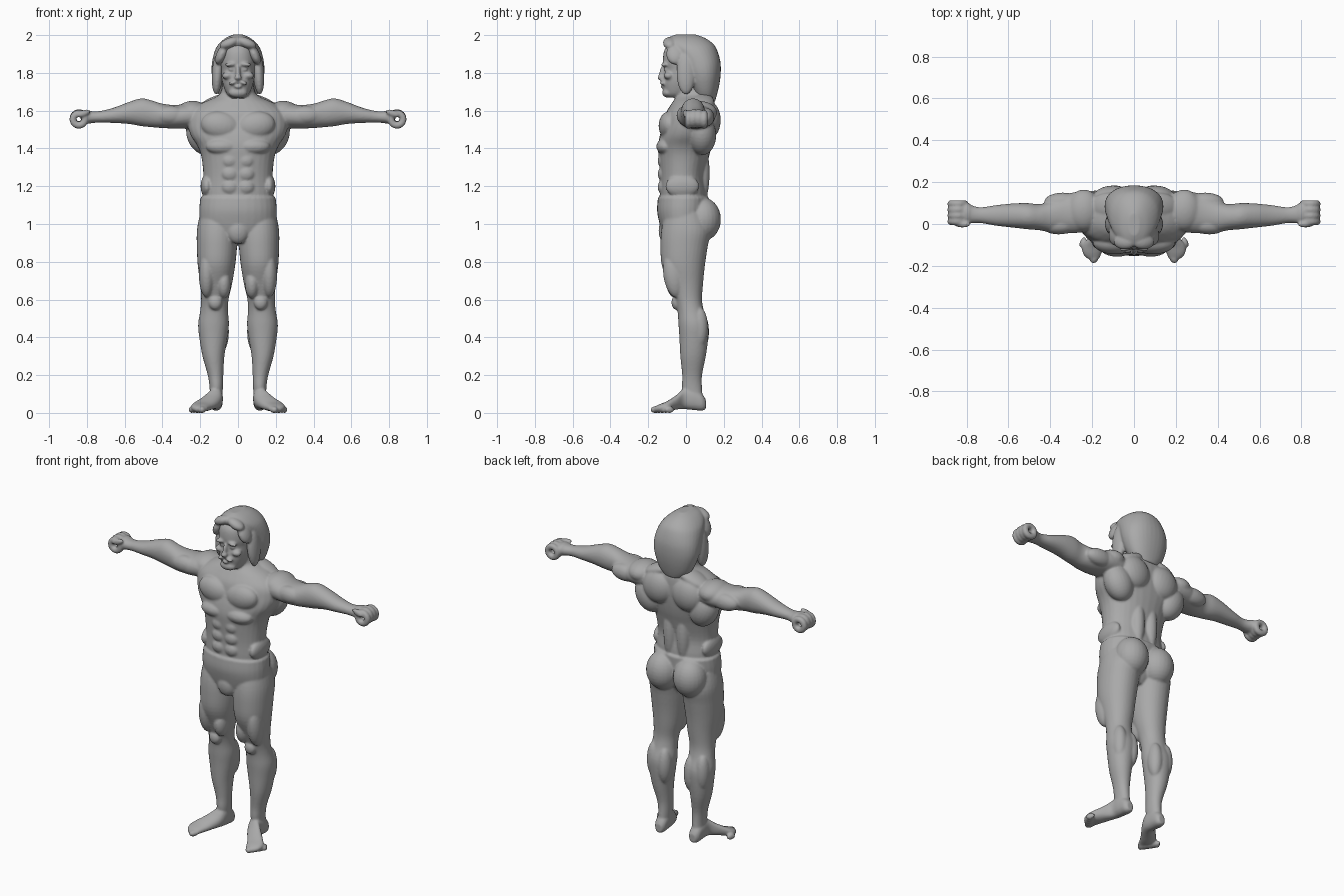
import bpy, bmesh, math
from mathutils import Vector, Matrix, Euler

skin = bpy.data.materials.new("clay_grey")
skin.diffuse_color = (0.4, 0.4, 0.4, 1)


def ball(bm, c, r, rot=(0, 0, 0)):
    """Ellipsoid muscle; mirrored to the other side when off centre."""
    for s in ((1, -1) if abs(c[0]) > 1e-6 else (1,)):
        m = (Matrix.Translation((c[0] * s, c[1], c[2]))
             @ Euler([math.radians(a) for a in (rot[0], rot[1] * s, rot[2] * s)]).to_matrix().to_4x4()
             @ Matrix.Diagonal((*r, 1)))
        bmesh.ops.create_uvsphere(bm, u_segments=24, v_segments=16, radius=1, matrix=m)


def spline(rows, steps=4):
    """Catmull-Rom interpolation of section rows."""
    out = []
    for i in range(len(rows) - 1):
        p = [rows[max(i - 1, 0)], rows[i], rows[i + 1], rows[min(i + 2, len(rows) - 1)]]
        for k in range(steps):
            t = k / steps
            out.append([0.5 * (2 * b + (c - a) * t + (2 * a - 5 * b + 4 * c - d) * t * t
                               + (3 * b - a - 3 * c + d) * t ** 3) for a, b, c, d in zip(*p)])
    return out + [list(rows[-1])]


def loft(bm, axis, rows, power=2.2, mirror=False, n=32):
    """Skin rows of (position, min a, max a, min b, max b) along an axis."""
    for s in ((1, -1) if mirror else (1,)):
        rings = []
        for t, a0, a1, b0, b1 in spline(rows):
            ring = []
            for k in range(n):
                w = 2 * math.pi * k / n
                ca, sa = math.cos(w), math.sin(w)
                a = (a0 + a1) / 2 + (a1 - a0) / 2 * math.copysign(abs(ca) ** (2 / power), ca)
                b = (b0 + b1) / 2 + (b1 - b0) / 2 * math.copysign(abs(sa) ** (2 / power), sa)
                x, y, z = {"x": (t, a, b), "y": (a, t, b), "z": (a, b, t)}[axis]
                ring.append(bm.verts.new((x * s, y, z)))
            rings.append(ring)
        faces = [bm.faces.new(rings[0]), bm.faces.new(rings[-1][::-1])]
        for r0, r1 in zip(rings, rings[1:]):
            for k in range(n):
                j = (k + 1) % n
                faces.append(bm.faces.new((r0[k], r1[k], r1[j], r0[j])))
        bmesh.ops.recalc_face_normals(bm, faces=faces)


def finger_ring(bm, c, major, minor, n=24, m=12):
    """Curled finger: a torus around the y axis, on both hands."""
    for s in (1, -1):
        g = []
        for i in range(n):
            u = 2 * math.pi * i / n
            g.append([])
            for j in range(m):
                v = 2 * math.pi * j / m
                d = major + minor * math.cos(v)
                g[i].append(bm.verts.new((s * (c[0] + d * math.cos(u)), c[1] + minor * math.sin(v),
                                          c[2] + d * math.sin(u))))
        f = [bm.faces.new((g[i][j], g[(i + 1) % n][j], g[(i + 1) % n][(j + 1) % m], g[i][(j + 1) % m]))
             for i in range(n) for j in range(m)]
        bmesh.ops.recalc_face_normals(bm, faces=f)


def finish(bm, name, voxel, smooth):
    """Fuse overlapping masses into one smooth skin."""
    me = bpy.data.meshes.new(name)
    bm.to_mesh(me)
    bm.free()
    me.materials.append(skin)
    ob = bpy.data.objects.new(name, me)
    bpy.context.collection.objects.link(ob)
    r = ob.modifiers.new("fuse", "REMESH")
    r.mode, r.voxel_size, r.use_smooth_shade = "VOXEL", voxel, True
    s = ob.modifiers.new("soften", "SMOOTH")
    s.factor, s.iterations = 0.5, smooth
    return ob


body = bmesh.new()

# torso and neck
loft(body, "z", [(z, -w, w, y0, y1) for z, w, y0, y1 in (
    (1.05, .18, -.13, .10), (1.15, .188, -.138, .11), (1.25, .183, -.138, .10), (1.35, .193, -.145, .12),
    (1.41, .213, -.148, .135), (1.47, .25, -.138, .145), (1.53, .265, -.12, .15), (1.59, .25, -.105, .15),
    (1.64, .19, -.075, .145), (1.68, .105, -.05, .13), (1.72, .085, -.05, .12), (1.80, .075, -.05, .10))])
# pelvis with a raised waist edge
loft(body, "z", [(z, -w, w, y0, y1) for z, w, y0, y1 in (
    (.90, .05, -.11, .06), (.94, .13, -.125, .09), (1.0, .195, -.14, .11),
    (1.07, .205, -.153, .12), (1.135, .2, -.149, .122), (1.142, .199, -.148, .122))])
ball(body, (0, -.105, .965), (.06, .04, .07))
ball(body, (.092, .088, 1.025), (.098, .097, .115))            # glutes
# chest, belly and back muscles
ball(body, (.092, -.09, 1.52), (.105, .055, .075), (0, -10, 0))
ball(body, (.08, -.105, 1.41), (.09, .052, .045))
for z in (1.195, 1.265, 1.335):
    ball(body, (.042, -.115, z), (.048, .035, .042))
ball(body, (.165, -.02, 1.2), (.033, .09, .06))
ball(body, (.10, .12, 1.55), (.10, .064, .10), (0, 15, 0))
ball(body, (.185, .085, 1.47), (.085, .075, .11), (0, 25, 0))
ball(body, (.045, .08, 1.27), (.042, .045, .17))
ball(body, (.11, .085, 1.645), (.11, .065, .035), (0, 20, 0))  # trapezius

# arms
loft(body, "x", [
    (.13, -.02, .14, 1.50, 1.64), (.25, -.04, .155, 1.505, 1.64), (.33, -.045, .14, 1.505, 1.63),
    (.40, -.04, .11, 1.508, 1.637), (.45, -.03, .095, 1.512, 1.652), (.51, -.025, .10, 1.518, 1.665),
    (.58, -.017, .098, 1.53, 1.645), (.66, -.008, .09, 1.535, 1.615), (.74, .005, .08, 1.537, 1.597),
    (.80, 0, .10, 1.53, 1.60)], 2.1, True)
ball(body, (.24, .065, 1.59), (.085, .10, .062))               # deltoid
ball(body, (.36, -.005, 1.575), (.085, .045, .05))             # biceps
ball(body, (.34, .105, 1.565), (.09, .045, .05))               # triceps
# fists
ball(body, (.80, .05, 1.568), (.035, .052, .036))
for i in range(4):
    finger_ring(body, (.842, .012 + .028 * i, 1.554 + (.004 if i in (1, 2) else 0)), .032, .0185)
ball(body, (.82, -.002, 1.585), (.04, .015, .017), (0, 20, 0))  # thumb

# legs
loft(body, "z", [
    (.06, .085, .15, 0, .09), (.13, .08, .15, -.02, .085), (.20, .078, .16, -.02, .085),
    (.30, .072, .188, -.03, .105), (.40, .056, .205, -.035, .118), (.47, .048, .211, -.04, .118),
    (.54, .053, .20, -.045, .095), (.60, .05, .195, -.06, .085), (.68, .032, .20, -.09, .09),
    (.78, .015, .213, -.128, .10), (.88, .005, .218, -.135, .115), (.97, .002, .217, -.13, .13),
    (1.06, .01, .20, -.11, .10)], 2.1, True)
ball(body, (.12, -.05, .585), (.036, .027, .04))               # kneecap
ball(body, (.075, -.055, .68), (.038, .05, .075), (8, 0, 0))   # inner thigh
ball(body, (.165, -.065, .73), (.042, .055, .12), (8, 0, 0))   # outer thigh
ball(body, (.09, .075, .43), (.042, .047, .11))                # calf
ball(body, (.165, .07, .45), (.042, .047, .11))
# feet
loft(body, "y", [
    (.105, .095, .135, .02, .07), (.085, .083, .15, .012, .10), (.04, .08, .155, .015, .13),
    (-.01, .082, .16, .02, .13), (-.05, .098, .20, .018, .095), (-.10, .133, .245, .008, .062),
    (-.14, .155, .245, .006, .046), (-.165, .165, .225, .004, .034)], 2.3, True)
for i in range(5):
    ball(body, (.19 + .014 * i, -.163 + .019 * i, .017), (.020 - .002 * i, .027, .018), (0, 0, 25))

# head and face
loft(body, "z", [(z, -w, w, y0, y1) for z, w, y0, y1 in (
    (1.67, .035, -.10, -.02), (1.69, .06, -.113, .03), (1.74, .08, -.122, .08), (1.78, .088, -.118, .1),
    (1.82, .09, -.113, .1), (1.86, .092, -.122, .1), (1.92, .085, -.115, .1), (1.96, .06, -.085, .08))])
ball(body, (0, -.122, 1.80), (.013, .02, .045), (-12, 0, 0))   # nose bridge
ball(body, (0, -.132, 1.775), (.02, .019, .015))               # nose tip
ball(body, (.036, -.113, 1.845), (.036, .017, .011), (0, 8, -12))   # brow
ball(body, (.036, -.106, 1.818), (.015, .012, .009))           # eye
ball(body, (.055, -.092, 1.785), (.03, .026, .02))             # cheekbone
ball(body, (.022, -.121, 1.75), (.03, .016, .011), (0, 20, -15))    # moustache
ball(body, (0, -.124, 1.727), (.02, .012, .008))               # lower lip
ball(body, (0, -.098, 1.695), (.05, .028, .026))               # beard
finish(body, "body", .0065, 4)

# long hair framing the face
hair = bmesh.new()
loft(hair, "z", [(z, -w, w, y0, y1) for z, w, y0, y1 in (
    (1.64, .06, .07, .15), (1.68, .10, .04, .163), (1.74, .127, .01, .177), (1.80, .14, -.01, .184),
    (1.86, .137, -.035, .182), (1.92, .122, -.08, .165), (1.955, .10, -.105, .143),
    (1.985, .065, -.095, .10), (2.003, .025, -.055, .05))])
ball(hair, (.108, 0, 1.80), (.03, .05, .115), (0, -4, 0))      # side locks
ball(hair, (.085, -.055, 1.90), (.028, .05, .06), (0, -25, 0))
ball(hair, (.045, -.085, 1.958), (.055, .037, .027), (0, 22, 0))    # fringe
finish(hair, "hair", .0065, 4)
